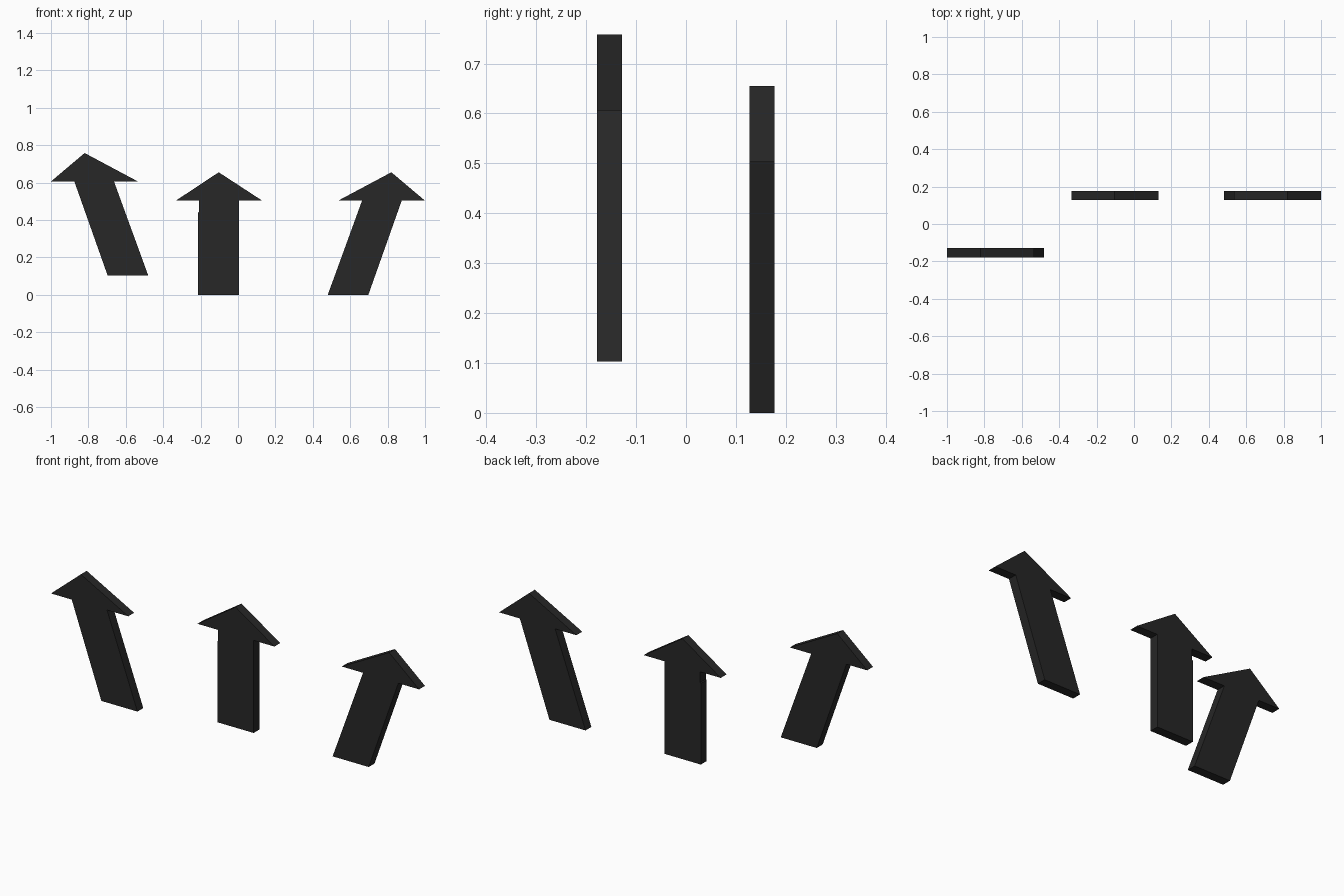
import bpy
import bmesh

if "Cube" in bpy.data.objects:
    bpy.data.objects.remove(bpy.data.objects["Cube"])

THICK = 0.05

black = bpy.data.materials.new("black")
black.diffuse_color = (0.02, 0.02, 0.02, 1)
black.use_nodes = True
black.node_tree.nodes["Principled BSDF"].inputs["Base Color"].default_value = black.diffuse_color


def arrow(name, outline, y, x_sign=1, lift=0.0):
    """Flat arrow plate: an x/z outline extruded along y, centred on y."""
    bm = bmesh.new()
    verts = [bm.verts.new((x * x_sign, y - THICK / 2, z + lift)) for x, z in outline]
    face = bm.faces.new(verts)
    ext = bmesh.ops.extrude_face_region(bm, geom=[face])
    moved = [v for v in ext["geom"] if isinstance(v, bmesh.types.BMVert)]
    bmesh.ops.translate(bm, verts=moved, vec=(0, THICK, 0))
    bmesh.ops.recalc_face_normals(bm, faces=bm.faces)
    mesh = bpy.data.meshes.new(name)
    bm.to_mesh(mesh)
    bm.free()
    mesh.materials.append(black)
    obj = bpy.data.objects.new(name, mesh)
    bpy.context.collection.objects.link(obj)
    return obj


# Outlines: shaft bottom, head underside, tip
leaning = [(0.48, 0), (0.697, 0), (0.875, 0.503), (1.0, 0.503),
           (0.82, 0.655), (0.535, 0.503), (0.663, 0.503)]
upright = [(-0.213, 0), (0.005, 0), (0.005, 0.503), (0.13, 0.503),
           (-0.103, 0.655), (-0.333, 0.503), (-0.209, 0.503),
           (-0.209, 0.445), (-0.213, 0.44)]

# Left arrow is the mirrored leaning one, raised and set forward
arrow("left_arrow", leaning, -0.153, x_sign=-1, lift=0.103)
arrow("middle_arrow", upright, 0.152)
arrow("right_arrow", leaning, 0.152)
